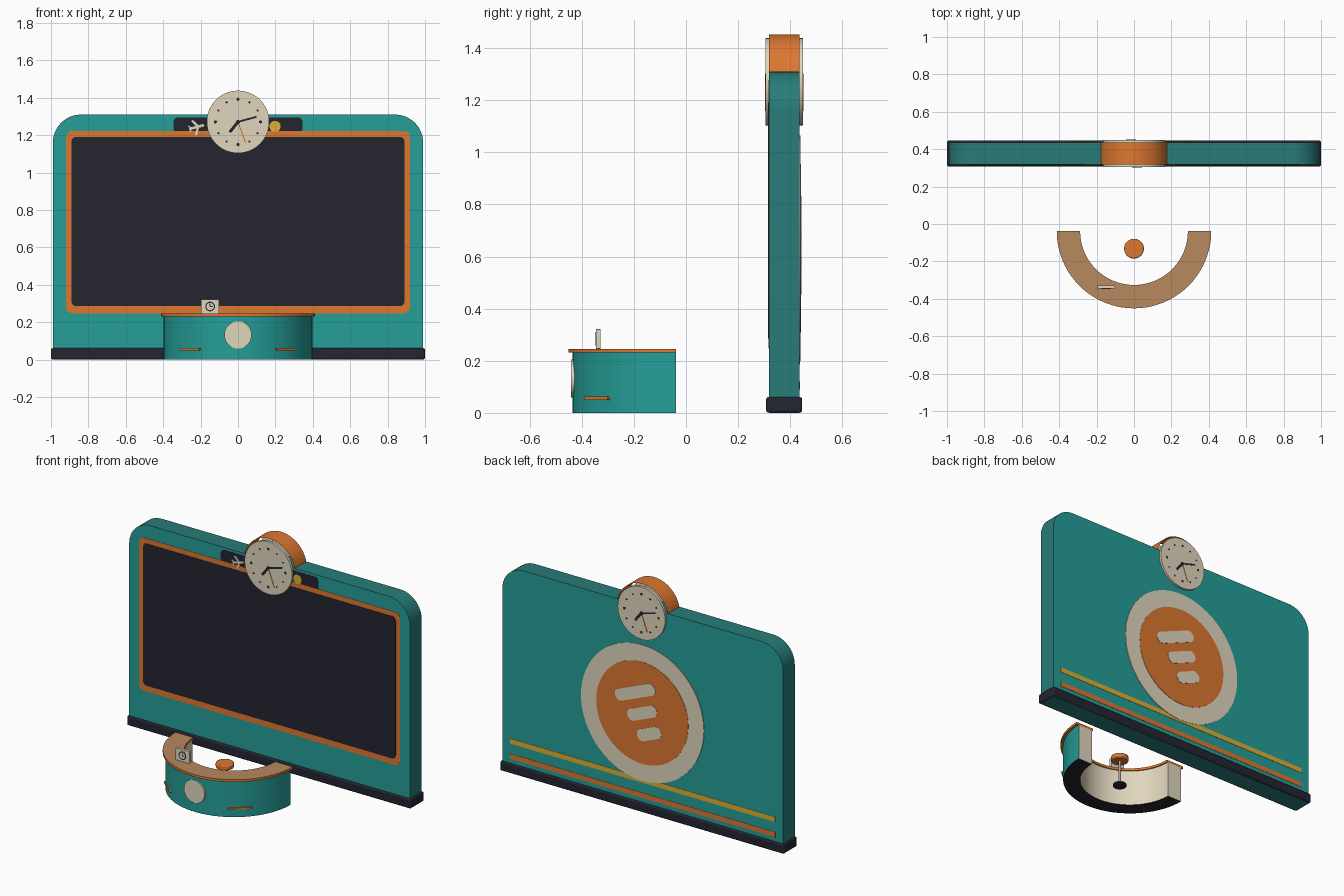
import bpy, bmesh
from math import sin, cos, pi, radians, atan2, hypot
from mathutils import Matrix, Vector

cube = bpy.data.objects.get("Cube")
if cube:
    bpy.data.objects.remove(cube)


def material(name, r, g, b):
    m = bpy.data.materials.new(name)
    m.use_nodes = True
    m.diffuse_color = (r, g, b, 1)
    m.node_tree.nodes["Principled BSDF"].inputs["Base Color"].default_value = (r, g, b, 1)
    return m


TEAL = material("teal", 0.018, 0.342, 0.314)
DEEP = material("deep teal", 0.021, 0.202, 0.188)
ORANGE = material("orange", 0.72, 0.185, 0.03)
CREAM = material("cream", 0.75, 0.67, 0.51)
DARK = material("dark navy", 0.018, 0.018, 0.03)
WOOD = material("wood", 0.479, 0.246, 0.114)
YELLOW = material("yellow", 0.72, 0.44, 0.035)
GREY = material("grey metal", 0.35, 0.35, 0.35)
made = []


def finish(name, bm, mats, rule=None):
    """Turn a bmesh into an object, colouring faces by a rule."""
    bm.normal_update()
    if rule:
        for f in bm.faces:
            f.material_index = rule(f)
    me = bpy.data.meshes.new(name)
    bm.to_mesh(me)
    bm.free()
    for m in mats:
        me.materials.append(m)
    ob = bpy.data.objects.new(name, me)
    bpy.context.collection.objects.link(ob)
    made.append(ob)
    return ob


def prism(name, pts, a, b, mats, rule=None, upright=True):
    """Extrude an outline: along y when upright, else along z."""
    place = (lambda p, d: (p[0], d, p[1])) if upright else (lambda p, d: (p[0], p[1], d))
    bm = bmesh.new()
    lo = [bm.verts.new(place(p, a)) for p in pts]
    hi = [bm.verts.new(place(p, b)) for p in pts]
    bm.faces.new(lo)
    bm.faces.new(hi)
    for i in range(len(pts)):
        j = (i + 1) % len(pts)
        bm.faces.new((lo[i], lo[j], hi[j], hi[i]))
    bmesh.ops.recalc_face_normals(bm, faces=bm.faces[:])
    return finish(name, bm, mats, rule)


def rounded(w, h, top, bottom=None, at=(0, 0), turn=0, n=8):
    """Rounded rectangle outline, turned and moved into place."""
    bottom = top if bottom is None else bottom
    pts = []
    for k, (sx, sz) in enumerate(((1, 1), (-1, 1), (-1, -1), (1, -1))):
        r = top if sz > 0 else bottom
        for i in range(n + 1 if r else 1):
            t = (k + i / n) * pi / 2
            pts.append((sx * (w / 2 - r) + r * cos(t), sz * (h / 2 - r) + r * sin(t)))
    c, s = cos(turn), sin(turn)
    return [(at[0] + x * c - z * s, at[1] + x * s + z * c) for x, z in pts]


def circle(r, at=(0, 0), n=48):
    return [(at[0] + r * cos(2 * pi * i / n), at[1] + r * sin(2 * pi * i / n)) for i in range(n)]


def bar(p, q, t):
    """Round-ended bar outline between two points."""
    dx, dz = q[0] - p[0], q[1] - p[1]
    mid = ((p[0] + q[0]) / 2, (p[1] + q[1]) / 2)
    return rounded(hypot(dx, dz) + t, t, t * 0.499, at=mid, turn=atan2(dz, dx), n=4)


FRONT, BACK = 0.319, 0.435


def decal(name, pts, mat, lift, side=-1):
    """Thin plate on the front (-1) or the back (1) of the board; back ones are turned round."""
    y = FRONT if side < 0 else BACK
    prism(name, [(-side * x, z) for x, z in pts], y - side * 0.002, y + side * lift, [mat])


# Main board with a darker rim, and its plinth
prism("board", rounded(1.98, 1.31, 0.15, 0, (0, 0.655), n=12), FRONT, BACK, [TEAL, DEEP],
      lambda f: 0 if abs(f.normal.y) > 0.9 else 1)
plinth = prism("plinth", rounded(2, 0.06, 0, at=(0, 0.031)), 0.308, 0.446, [DARK])
bev = plinth.modifiers.new("soft edges", "BEVEL")
bev.width, bev.segments = 0.008, 2

# Screen, its frame and the header strip
decal("header_strip", rounded(0.69, 0.085, 0.025, at=(0, 1.253)), DARK, 0.001)
decal("screen_frame", rounded(1.84, 0.975, 0.035, at=(0, 0.735)), ORANGE, 0.002)
decal("screen", rounded(1.78, 0.905, 0.025, at=(0, 0.738)), DARK, 0.004)
decal("header_dot", circle(0.03, (0.198, 1.247), 24), YELLOW, 0.003)

# Aeroplane pictogram on the header strip
spin = Matrix.Rotation(radians(15), 2)


def plane_bar(name, p, q, t):
    ends = [Vector((-0.222, 1.243)) + spin @ Vector(e) for e in (p, q)]
    decal(name, bar(*ends, t), CREAM, 0.003)


plane_bar("plane_body", (-0.034, 0), (0.036, 0), 0.014)
for s, label in ((1, "upper"), (-1, "lower")):
    plane_bar("plane_wing_" + label, (0.01, 0), (-0.012, s * 0.036), 0.012)
    plane_bar("plane_tail_" + label, (-0.028, 0), (-0.038, s * 0.014), 0.008)

# Two-faced clock: open drum, dials, hour dots and hands
HUB = Vector((0, 1.271))
bm = bmesh.new()
bmesh.ops.create_cone(bm, cap_ends=False, segments=64, radius1=0.181, radius2=0.181, depth=BACK - FRONT,
                      matrix=Matrix.Translation((0, (FRONT + BACK) / 2, HUB.y)) @ Matrix.Rotation(pi / 2, 4, "X"))
finish("clock_drum", bm, [ORANGE])
for side, label in ((-1, "front"), (1, "back")):
    decal("clock_dial_" + label, circle(0.167, HUB, 64), CREAM, 0.014, side)
    for i in range(12):
        a = i * pi / 6
        decal("hour_dot_" + label, circle(0.0085 if i % 3 == 0 else 0.006,
              HUB + Vector((cos(a), sin(a))) * 0.121, 12), DARK, 0.0148, side)
    decal("hour_hand_" + label, bar(HUB, HUB + Vector((-0.04, -0.05)), 0.016), DARK, 0.0150, side)
    decal("minute_hand_" + label, bar(HUB, HUB + Vector((0.095, 0.026)), 0.01), DARK, 0.0153, side)
    decal("second_hand_" + label, bar(HUB, HUB + Vector((0.04, -0.11)), 0.006), ORANGE, 0.0156, side)
    decal("clock_pin_" + label, circle(0.011, HUB, 16), DARK, 0.0159, side)

# Back decoration: stripes and a round emblem with three slanted bars
decal("low_stripe", rounded(1.87, 0.032, 0, at=(0, 0.105)), ORANGE, 0.002, 1)
decal("high_stripe", rounded(1.87, 0.032, 0, at=(0, 0.202)), YELLOW, 0.002, 1)
decal("emblem_ring", circle(0.433, (0, 0.632), 64), CREAM, 0.004, 1)
decal("emblem_disc", circle(0.324, (0, 0.632), 64), ORANGE, 0.006, 1)
slant = radians(22.5)
for k, length in ((1, 0.30), (0, 0.22), (-1, 0.18)):
    at = (-sin(slant) * 0.13 * k, 0.632 + cos(slant) * 0.13 * k)
    decal("emblem_bar", rounded(length, 0.075, 0.035, at=at, turn=slant), CREAM, 0.008, 1)

# Half-round desk
MID = Vector((0, -0.038, 0))


def half_ring(inner, outer, n=40):
    arc = [pi + pi * i / n for i in range(n + 1)]
    return ([(outer * cos(t), MID.y + outer * sin(t)) for t in arc]
            + [(inner * cos(t), MID.y + inner * sin(t)) for t in reversed(arc)])


def desk_rule(f):
    if f.normal.z < -0.5:
        return 2
    return 0 if f.normal.dot(f.calc_center_median() - MID) > 0.2 and abs(f.normal.z) < 0.5 else 1


prism("desk_body", half_ring(0.295, 0.397), 0, 0.231, [TEAL, CREAM, DARK], desk_rule, False)
prism("desk_counter", half_ring(0.288, 0.413), 0.231, 0.246, [ORANGE, WOOD],
      lambda f: 1 if f.normal.z > 0.5 else 0, False)
prism("desk_badge", circle(0.073, (0, 0.132)), -0.441, -0.425, [CREAM])
for s, label in ((1, "left"), (-1, "right")):
    strip = prism("desk_strip_" + label, rounded(0.14, 0.012, 0.005, n=3), -0.006, 0.006, [ORANGE])
    strip.location = (s * 0.256, -0.342, 0.056)
    strip.rotation_euler.z = s * radians(41)

# Small sign with a clock pictogram on the counter
SIGN = Vector((-0.149, 0.284))
prism("counter_sign", rounded(0.097, 0.076, 0.003, at=SIGN), -0.346, -0.328, [CREAM])
prism("sign_ring", circle(0.026, SIGN, 32), -0.347, -0.345, [DARK])
prism("sign_dial", circle(0.020, SIGN, 32), -0.3475, -0.345, [CREAM])
for tip in ((0, 0.014), (0.012, 0)):
    prism("sign_hand", bar(SIGN, SIGN + Vector(tip), 0.005), -0.348, -0.345, [DARK])

# Stool behind the desk
SEAT = (0, -0.132)
prism("stool_foot", circle(0.04, SEAT, 32), 0, 0.012, [DARK], None, False)
prism("stool_post", circle(0.008, SEAT, 16), 0.012, 0.175, [GREY], None, False)
seat = prism("stool_seat", circle(0.053, SEAT, 32), 0.17, 0.2, [ORANGE], None, False)
bev = seat.modifiers.new("soft edges", "BEVEL")
bev.width, bev.segments = 0.006, 2

# Smooth shading with sharp edges kept
bpy.ops.object.select_all(action="DESELECT")
for ob in made:
    ob.select_set(True)
bpy.context.view_layer.objects.active = made[0]
bpy.ops.object.shade_smooth_by_angle(angle=radians(35))
